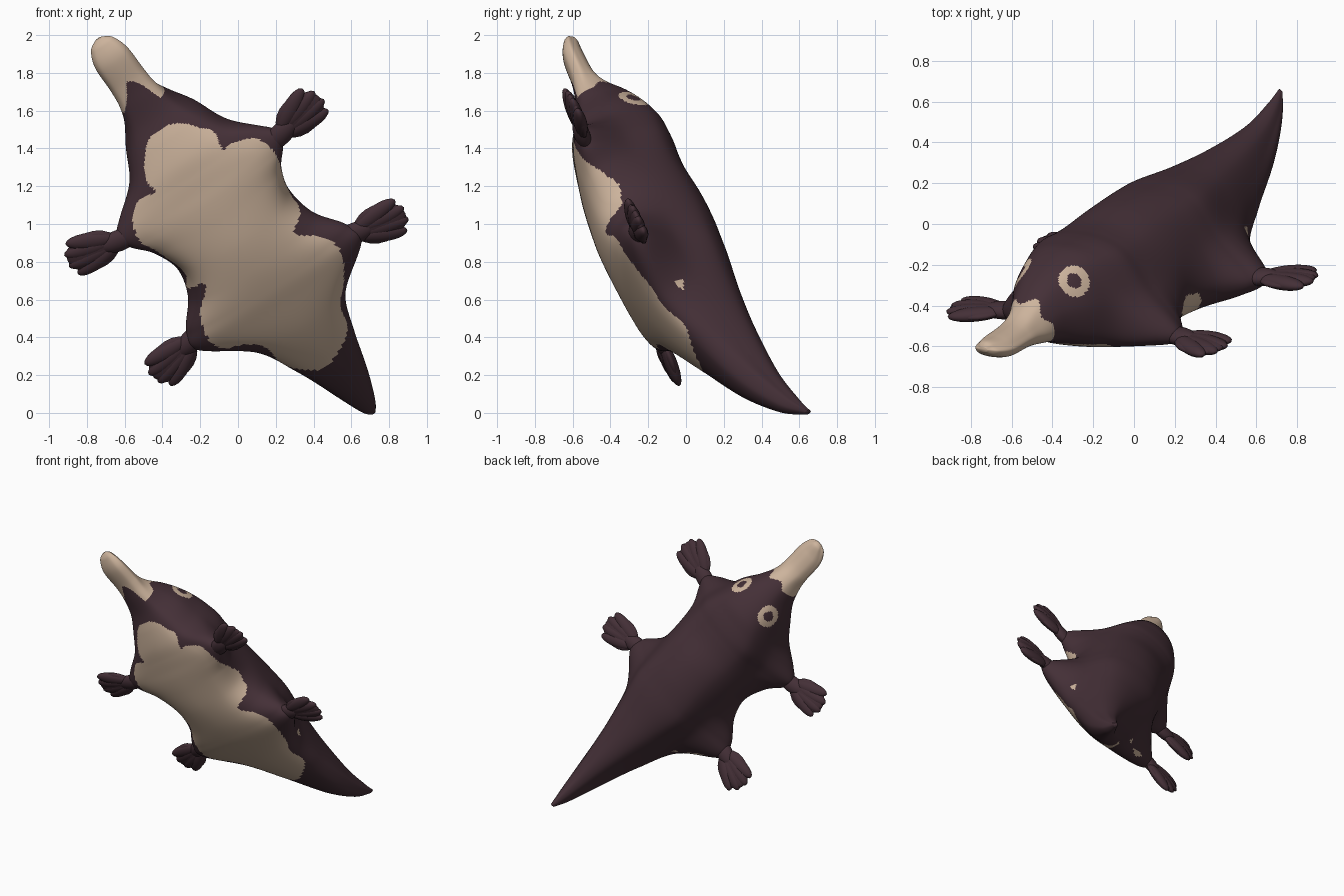
import bpy, bmesh, math
from mathutils import Matrix, Vector

if "Cube" in bpy.data.objects:
    bpy.data.objects.remove(bpy.data.objects["Cube"])

def mat(name, rgb):
    m = bpy.data.materials.new(name)
    m.diffuse_color = (*rgb, 1)
    m.use_nodes = True
    m.node_tree.nodes["Principled BSDF"].inputs["Base Color"].default_value = m.diffuse_color
    return m

DARK = mat("dark plum fur", (0.058, 0.029, 0.038))
TAN = mat("pale tan", (0.61, 0.455, 0.335))

# Tilted animal frame: local x = across, y = towards head, z = towards back
U = Vector((0.83, -0.125, 0.545)).normalized()
D = Vector((-0.54, -0.41, 0.737))
D = (D - U * D.dot(U)).normalized()
N = D.cross(U)
FRAME = Matrix((-U, D, N)).transposed().to_4x4()
FRAME.translation = (-0.015, -0.345, 0.94)

def spline(p0, p1, p2, p3, t):
    return [0.5 * (2*b + (c - a)*t + (2*a - 5*b + 4*c - d)*t*t + (3*b - a - 3*c + d)*t**3)
            for a, b, c, d in zip(p0, p1, p2, p3)]

def finish(bm, name):
    bmesh.ops.recalc_face_normals(bm, faces=bm.faces)
    for f in bm.faces:
        f.smooth = True
    me = bpy.data.meshes.new(name)
    bm.to_mesh(me)
    bm.free()
    me.materials.append(DARK)
    me.materials.append(TAN)
    ob = bpy.data.objects.new(name, me)
    bpy.context.collection.objects.link(ob)
    ob.matrix_world = FRAME
    return ob

# Body stations: along, full half width, back half width, top, belly, side height
STATIONS = [
    (1.265, .025, .02, .287, .26, .272), (1.235, .07, .05, .305, .225, .26),
    (1.15, .102, .085, .30, .185, .235), (1.0, .106, .09, .30, .165, .22),
    (.90, .115, .10, .335, .14, .20), (.78, .15, .15, .41, .10, .17),
    (.66, .22, .22, .46, .03, .12), (.54, .30, .27, .49, -.03, .06),
    (.44, .44, .32, .49, -.06, .03), (.36, .52, .35, .485, -.08, .01),
    (.28, .49, .35, .475, -.10, .01), (.17, .41, .345, .47, -.12, .02),
    (0, .36, .33, .48, -.145, .04), (-.16, .40, .33, .475, -.15, .02),
    (-.30, .51, .34, .46, -.14, 0), (-.42, .53, .33, .445, -.12, 0),
    (-.64, .29, .25, .41, -.07, .03), (-.90, .19, .165, .385, .02, .12),
    (-1.2, .108, .085, .38, .14, .24), (-1.4, .05, .04, .41, .28, .34),
    (-1.49, .015, .01, .435, .40, .42)]

def section(w, b, t, v, s):
    half = [(0, t), (.62*b, t - .1*(t - v)), (b, s + .45*(t - s)), (w, s),
            (.72*w, s + .75*(v - s)), (0, v)]
    pts = half + [(-x, z) for x, z in half[-2:0:-1]]
    n = len(pts)
    return [spline(pts[i-1], pts[i], pts[(i+1) % n], pts[(i+2) % n], k/16)
            for i in range(n) for k in range(16)]

# Belly patch outline as seen from the front (world x, z), rounded by a spline
PATCH = [
    (-.35, 1.53), (-.45, 1.48), (-.49, 1.38), (-.49, 1.24), (-.44, 1.17), (-.52, 1.13),
    (-.56, 1.03), (-.52, .91), (-.42, .85), (-.28, .74), (-.27, .66), (-.17, .68),
    (-.20, .52), (-.15, .38), (-.06, .34), (.02, .36), (.14, .35), (.25, .25), (.43, .23),
    (.53, .32), (.58, .45), (.54, .57), (.56, .68), (.55, .84), (.46, .93), (.30, .95),
    (.33, 1.07), (.25, 1.22), (.20, 1.37), (.10, 1.45), (-.03, 1.43), (-.08, 1.39),
    (-.12, 1.48), (-.20, 1.52)]
OUTLINE = [spline(PATCH[i-1], PATCH[i], PATCH[(i+1) % len(PATCH)],
                  PATCH[(i+2) % len(PATCH)], k/5)
           for i in range(len(PATCH)) for k in range(5)]

def in_patch(x, z):
    inside = False
    for (x0, z0), (x1, z1) in zip(OUTLINE, OUTLINE[1:] + OUTLINE[:1]):
        if (z0 > z) != (z1 > z) and x < x0 + (z - z0)*(x1 - x0)/(z1 - z0):
            inside = not inside
    return inside

def is_tan(c):
    x, y, z = c
    a = abs(x)
    # Bill, reaching further back along the top and the sides
    under = max(0, min(1, (0.21 - z) / 0.05))
    edge = 0.86 + 0.19*under*(1 - min(1, a/0.10)) + 0.02*math.sin(45*x + 20*z)
    if y > edge:
        return True
    # Eye rings
    r = (Vector((a, y, z)) - Vector((0.155, 0.655, 0.39))).length
    if z > 0.25:
        return 0.039 < r < 0.08
    # Belly patch, only on the underside
    if z > 0.05 + 0.02*math.sin(19*y) + 0.06*(y < -.6):
        return False
    w = FRAME @ c
    return in_patch(w.x, w.z)

# Body with bill, limb stubs and tail as one smooth loft; tail tip bends slightly
bm = bmesh.new()
rings = []
last = len(STATIONS) - 1
for i in range(last):
    p = [STATIONS[max(0, min(last, i + k))] for k in (-1, 0, 1, 2)]
    for k in range(14 + (i == last - 1)):
        y, *prof = spline(*p, k/14)
        bend = 0.12 * max(0, -y - 1)**2
        rings.append([bm.verts.new((x + bend, y, z)) for x, z in section(*prof)])
for r0, r1 in zip(rings, rings[1:]):
    for j in range(len(r0)):
        j2 = (j + 1) % len(r0)
        bm.faces.new((r0[j], r0[j2], r1[j2], r1[j]))
bm.faces.new(rings[0])
bm.faces.new(rings[-1])
for f in bm.faces:
    f.material_index = int(is_tan(f.calc_center_median()))
finish(bm, "body")

# Webbed paws: wrist, palm and four fanned toes
def paw(name, side, end):
    bm = bmesh.new()
    base = Matrix.Translation((side*0.47, end*0.335 - (end < 0)*0.025, 0)) \
        @ Matrix.Diagonal((side, end, 1, 1)) @ Matrix.Rotation(math.radians(13), 4, 'Z')
    def blob(angle, dist, size):
        m = base @ Matrix.Rotation(math.radians(angle), 4, 'Z') \
            @ Matrix.Translation((dist, 0, 0)) @ Matrix.Diagonal((*size, 1))
        bmesh.ops.create_uvsphere(bm, u_segments=20, v_segments=12, radius=1, matrix=m)
    blob(0, 0.05, (0.12, 0.06, 0.042))
    blob(0, 0.195, (0.145, 0.112, 0.032))
    for angle, reach in ((-17, .19), (-6, .207), (6, .207), (17, .19)):
        blob(angle, reach, (0.14, 0.048, 0.034))
    finish(bm, name)

for side, sname in ((1, "right"), (-1, "left")):
    for end, ename in ((1, "front"), (-1, "hind")):
        paw(f"{ename}_paw_{sname}", side, end)
